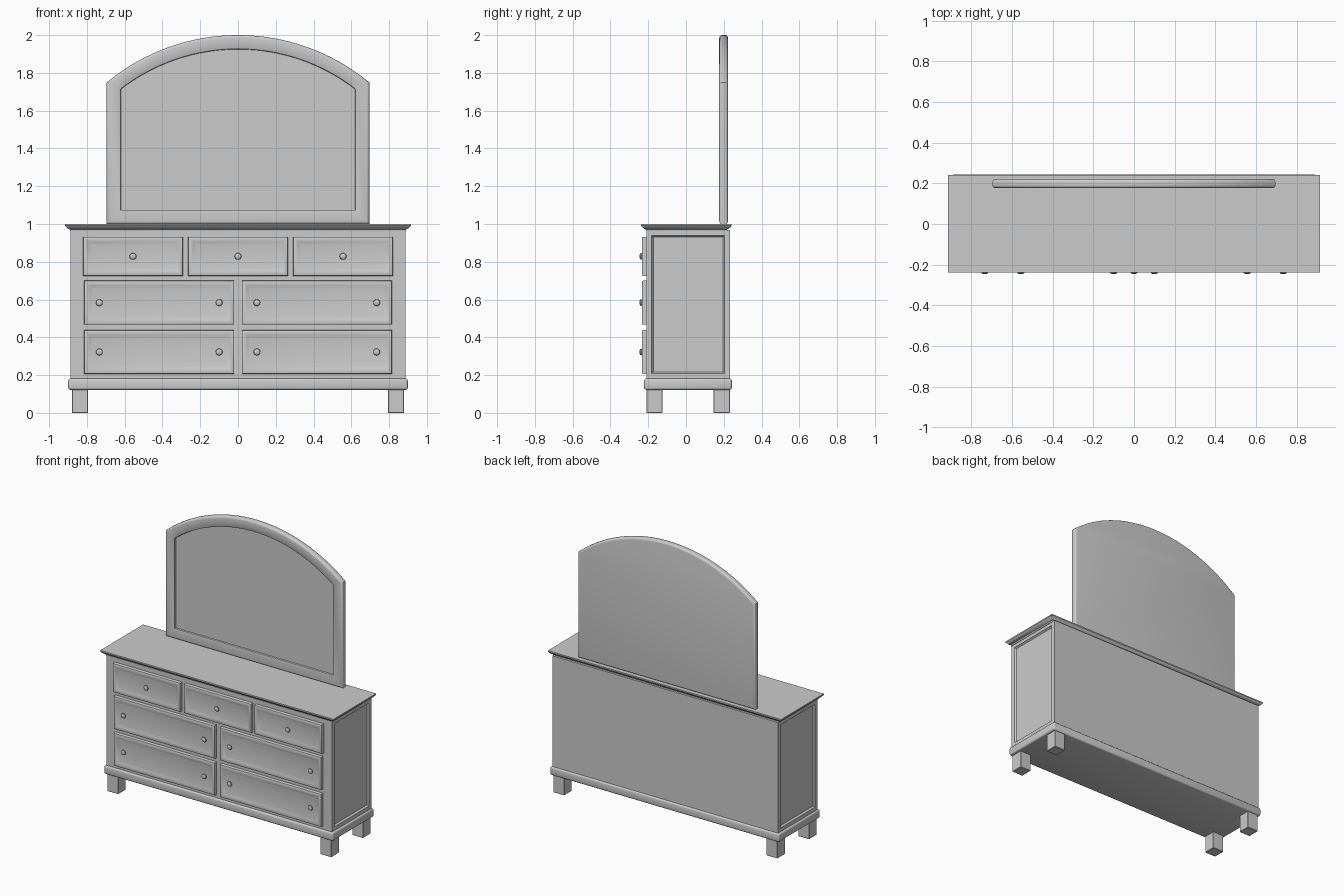
import bpy, bmesh, math
from mathutils import Vector

cube = bpy.data.objects.get("Cube")
if cube:
    bpy.data.objects.remove(cube, do_unlink=True)

# One painted finish for everything
paint = bpy.data.materials.new("light grey paint")
paint.use_nodes = True
GREY = (0.6, 0.6, 0.6, 1)
paint.diffuse_color = GREY
paint.node_tree.nodes["Principled BSDF"].inputs["Base Color"].default_value = GREY


def finish(name, bm, angle=35):
    bmesh.ops.recalc_face_normals(bm, faces=bm.faces)
    mesh = bpy.data.meshes.new(name)
    bm.to_mesh(mesh)
    bm.free()
    obj = bpy.data.objects.new(name, mesh)
    bpy.context.collection.objects.link(obj)
    mesh.materials.append(paint)
    bpy.ops.object.select_all(action='DESELECT')
    obj.select_set(True)
    bpy.context.view_layer.objects.active = obj
    bpy.ops.object.shade_smooth_by_angle(angle=math.radians(angle))
    return obj


def box_mesh(x0, x1, y0, y1, z0, z1):
    bm = bmesh.new()
    bmesh.ops.create_cube(bm, size=1)
    for v in bm.verts:
        v.co = Vector(((x0 + x1) / 2 + v.co.x * (x1 - x0),
                       (y0 + y1) / 2 + v.co.y * (y1 - y0),
                       (z0 + z1) / 2 + v.co.z * (z1 - z0)))
    return bm


def bevelled_box(name, dims, width, segments):
    bm = box_mesh(*dims)
    bmesh.ops.bevel(bm, geom=bm.edges[:], offset=width, segments=segments,
                    profile=0.5, affect='EDGES')
    return finish(name, bm)


def stepped(name, outline, profile, place):
    """Bridge inset copies of an outline at successive depths, capped at both ends."""
    bm = bmesh.new()
    rings = [[bm.verts.new(place(u, v, d)) for u, v in outline(inset)]
             for inset, d in profile]
    for a, b in zip(rings, rings[1:]):
        for i in range(len(a)):
            j = (i + 1) % len(a)
            bm.faces.new((a[i], a[j], b[j], b[i]))
    bm.faces.new(rings[0])
    bm.faces.new(rings[-1])
    return finish(name, bm)


def rect(u0, u1, v0, v1):
    return lambda s: [(u0 + s, v0 + s), (u1 - s, v0 + s), (u1 - s, v1 - s), (u0 + s, v1 - s)]


def upright(u, v, d):
    return (u, d, v)


# Cabinet body with recessed side panels
body = box_mesh(-0.886, 0.886, -0.21, 0.232, 0.18, 0.967)
sides = [f for f in body.faces if abs(f.normal.x) > 0.9]
for side in sides:
    bmesh.ops.inset_region(body, faces=[side], thickness=0.04)
    bmesh.ops.inset_region(body, faces=[side], thickness=0.004, depth=-0.006)
    bmesh.ops.inset_region(body, faces=[side], thickness=0.008, depth=-0.006)
finish("cabinet_body", body, 20)

# Top with a moulded underside, and rounded base moulding
stepped("cabinet_top", rect(-0.915, 0.915, -0.238, 0.242),
        [(0.026, 0.962), (0.024, 0.972), (0.014, 0.976), (0.004, 0.986), (0, 0.991), (0, 1.0)],
        lambda u, v, d: (u, v, d))
bevelled_box("base_moulding", (-0.899, 0.899, -0.222, 0.243, 0.122, 0.182), 0.012, 3)

# Legs
for sx, side in ((-1, "right"), (1, "left")):
    for y0, y1, end in ((-0.21, -0.124, "front"), (0.146, 0.232, "back")):
        x0, x1 = sorted((sx * 0.793, sx * 0.88))
        bevelled_box(f"{end}_{side}_leg", (x0, x1, y0, y1, 0, 0.13), 0.003, 1)

# Drawer fronts: raised rim around a sunken panel
DRAWER = [(0, -0.2), (0, -0.228), (0.002, -0.232), (0.006, -0.234), (0.018, -0.234),
          (0.024, -0.232), (0.036, -0.227), (0.04, -0.226)]


def drawer(name, x0, x1, z0, z1, knobs):
    stepped(name, rect(x0, x1, z0, z1), DRAWER, upright)
    for i, x in enumerate(knobs):
        knob(f"{name}_knob_{i + 1}", x, (z0 + z1) / 2)


# Turned knob on a short neck
KNOB = [(0.009, -0.22), (0.009, -0.231), (0.015, -0.233), (0.018, -0.237),
        (0.016, -0.242), (0.01, -0.245), (0.004, -0.246)]


def knob(name, x, z):
    steps = [2 * math.pi * i / 20 for i in range(20)]
    stepped(name, lambda r: [(x + r * math.cos(a), z + r * math.sin(a)) for a in steps],
            KNOB, upright)


for i, cx in enumerate((-0.556, 0, 0.556)):
    drawer(f"top_drawer_{i + 1}", cx - 0.265, cx + 0.265, 0.726, 0.932, [cx])
for row, z0 in (("middle", 0.467), ("lower", 0.206)):
    for sx, side in ((-1, "right"), (1, "left")):
        x0, x1 = sorted((sx * 0.02, sx * 0.814))
        drawer(f"{row}_{side}_drawer", x0, x1, z0, z0 + 0.233, [sx * 0.1, sx * 0.734])


# Arched mirror: rounded frame with the glass set back
def arch(s):
    half, radius, centre = 0.695 - s, 1.09 - s, 0.91
    span = math.asin(half / radius)
    n = 32
    arc = [(radius * math.sin(span * (1 - 2 * i / n)),
            centre + radius * math.cos(span * (1 - 2 * i / n))) for i in range(n + 1)]
    return [(-half, 1.0 + s), (half, 1.0 + s)] + arc


BACK, FRONT, ROUND = 0.222, 0.176, 0.015
turns = [math.radians(a) for a in (0, 22.5, 45, 67.5, 90)]
frame = [(ROUND * (1 - math.sin(a)), BACK - ROUND * (1 - math.cos(a))) for a in turns]
frame += [(ROUND * (1 - math.cos(a)), FRONT + ROUND * (1 - math.sin(a))) for a in turns]
frame += [(0.068, FRONT), (0.073, FRONT + 0.003), (0.075, FRONT + 0.014)]
stepped("mirror_frame_and_glass", arch, frame, upright)
